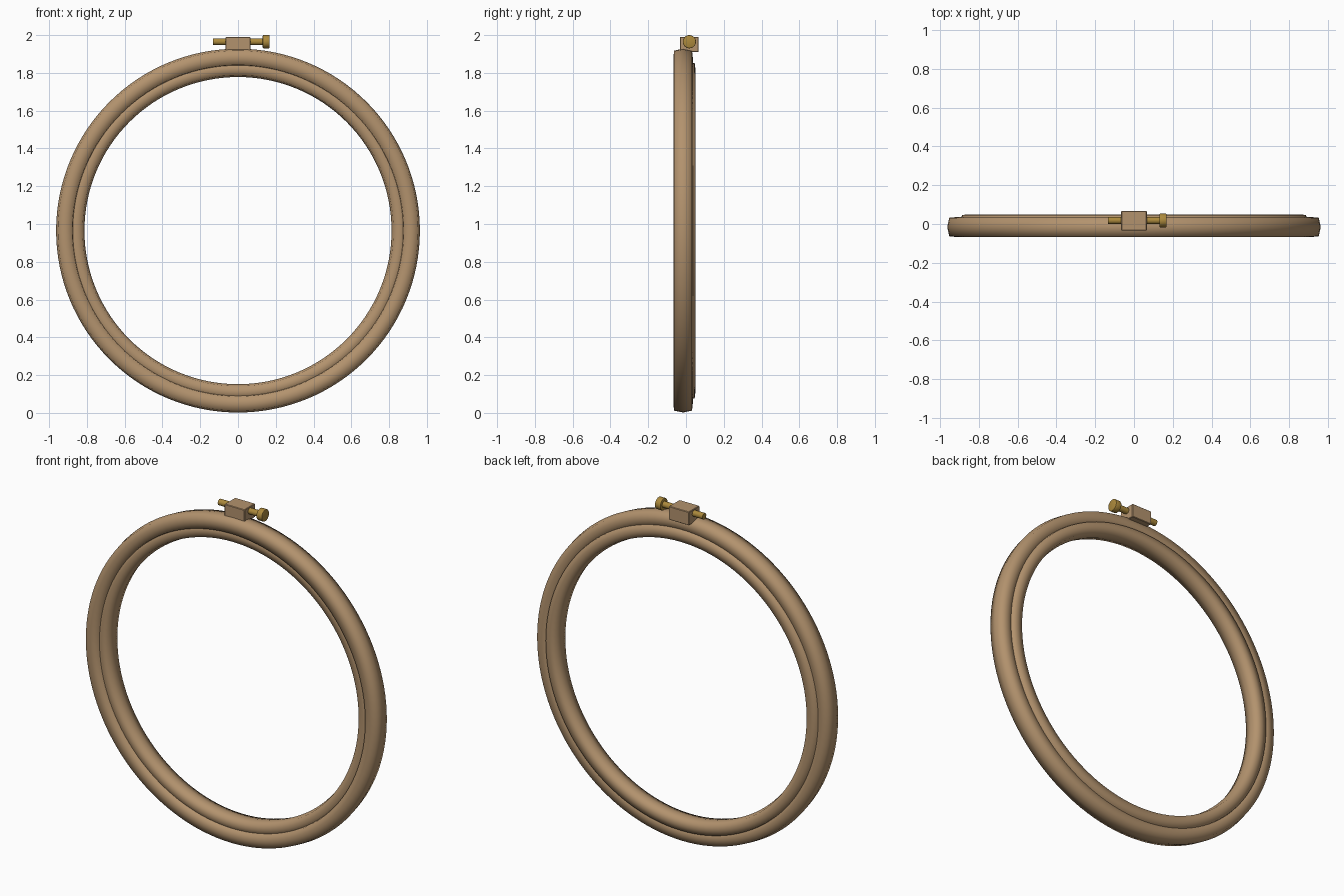
import bpy, bmesh, math
from mathutils import Vector, Matrix

if "Cube" in bpy.data.objects:
    bpy.data.objects.remove(bpy.data.objects["Cube"])

CZ = 0.965      # height of the hoop centre


def material(name, rgb):
    m = bpy.data.materials.new(name)
    m.diffuse_color = (*rgb, 1)
    m.use_nodes = True
    m.node_tree.nodes["Principled BSDF"].inputs["Base Color"].default_value = m.diffuse_color
    return m


wood = material("light wood", (0.45, 0.29, 0.155))
brass = material("brass", (0.41, 0.25, 0.045))


def finish(name, bm, mat):
    bmesh.ops.recalc_face_normals(bm, faces=bm.faces)
    me = bpy.data.meshes.new(name)
    bm.to_mesh(me)
    bm.free()
    me.materials.append(mat)
    ob = bpy.data.objects.new(name, me)
    bpy.context.collection.objects.link(ob)
    return ob


def ring(name, r0, r1, y0, y1, segs=128):
    """Hoop with a softly bulging rectangular section, smooth all round."""
    rm, ym, br, by = (r0 + r1) / 2, (y0 + y1) / 2, 0.010, 0.004
    a, b, c, d = r0 + br, r1 - br, y0 + by, y1 - by
    prof = [(a, c), (rm, y0), (b, c), (r1, ym), (b, d), (rm, y1), (a, d), (r0, ym)]
    bm = bmesh.new()
    rows = []
    for i in range(segs):
        t = 2 * math.pi * i / segs
        rows.append([bm.verts.new((r * math.sin(t), y, CZ + r * math.cos(t)))
                     for r, y in prof])
    n = len(prof)
    for i in range(segs):
        p, q = rows[i], rows[(i + 1) % segs]
        for j in range(n):
            k = (j + 1) % n
            bm.faces.new((p[j], p[k], q[k], q[j])).smooth = True
    return finish(name, bm, wood)


def rod(name, x0, x1, radius, bevel=0.0):
    """Cylinder along x on the screw axis."""
    bm = bmesh.new()
    mat = Matrix.Translation(((x0 + x1) / 2, 0.018, 1.965)) @ Matrix.Rotation(math.pi / 2, 4, 'Y')
    bmesh.ops.create_cone(bm, cap_ends=True, segments=32, radius1=radius,
                          radius2=radius, depth=x1 - x0, matrix=mat)
    if bevel:
        rims = [e for e in bm.edges if abs(e.verts[0].co.x - e.verts[1].co.x) < 1e-5]
        bmesh.ops.bevel(bm, geom=rims, offset=bevel, segments=2, affect='EDGES', profile=0.5)
    ob = finish(name, bm, brass)
    bpy.ops.object.select_all(action='DESELECT')
    ob.select_set(True)
    bpy.context.view_layer.objects.active = ob
    bpy.ops.object.shade_smooth_by_angle(angle=math.radians(40))


# Two nested hoops; the inner one stands proud at the back
ring("outer_hoop", 0.868, 0.963, -0.067, 0.036)
ring("inner_hoop", 0.813, 0.897, -0.050, 0.050)

# Clamp block on top of the outer hoop
bm = bmesh.new()
bmesh.ops.create_cube(bm, size=1, matrix=Matrix.Translation((0, 0.017, 1.95))
                      @ Matrix.Diagonal((0.132, 0.10, 0.08, 1)))
bmesh.ops.bevel(bm, geom=bm.edges[:], offset=0.003, segments=1, affect='EDGES')
finish("clamp_block", bm, wood)

# Tightening screw and its knob
rod("screw", -0.133, 0.14, 0.018)
rod("screw_knob", 0.131, 0.168, 0.035, 0.004)
